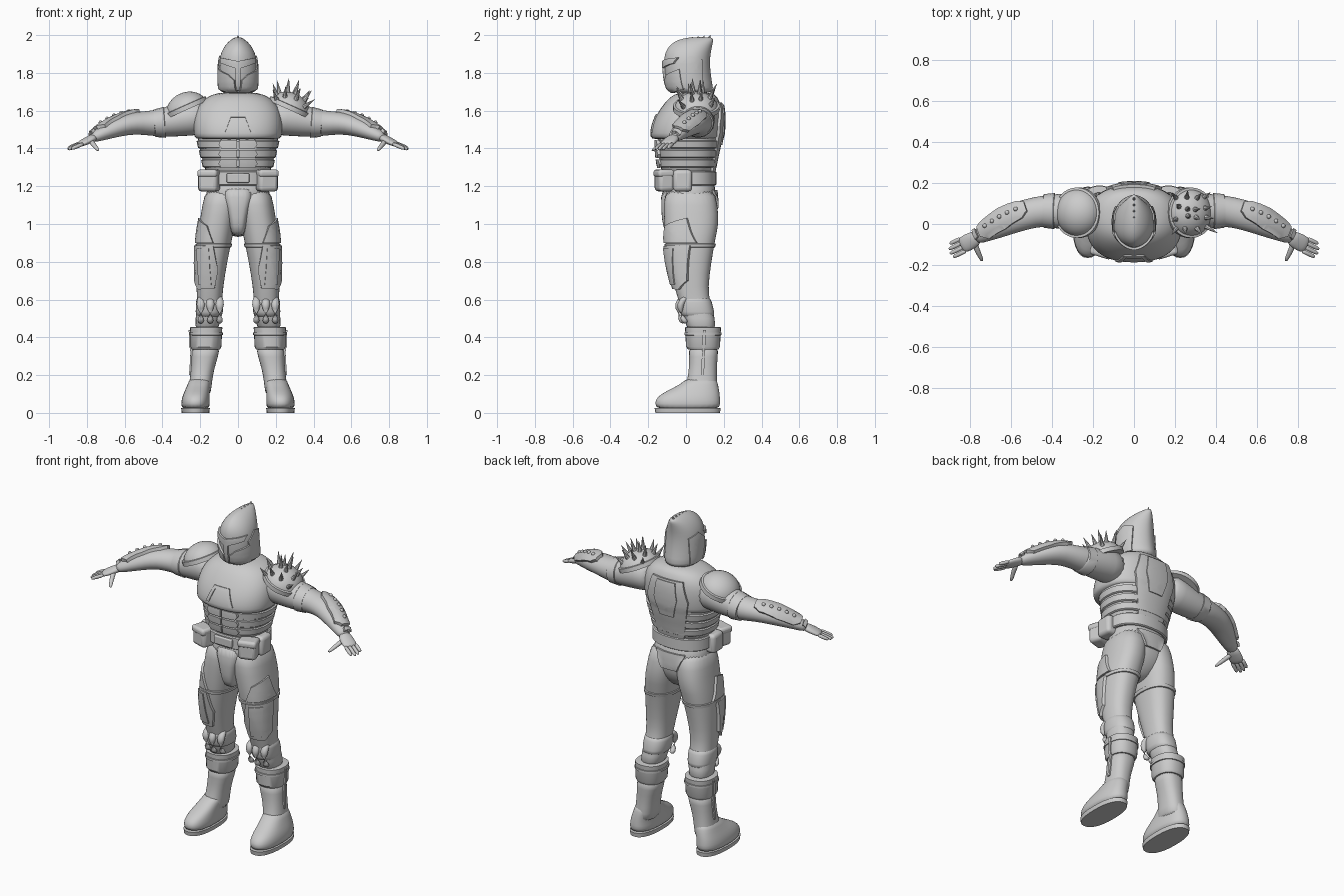
import bpy, bmesh, math, random
from mathutils import Vector, Matrix
from mathutils.bvhtree import BVHTree

random.seed(4)
if "Cube" in bpy.data.objects:
    bpy.data.objects.remove(bpy.data.objects["Cube"])

grey = bpy.data.materials.new("light_grey")
grey.use_nodes = True
grey.diffuse_color = (0.6, 0.6, 0.6, 1)
grey.node_tree.nodes["Principled BSDF"].inputs["Base Color"].default_value = (0.6, 0.6, 0.6, 1)
Z = Vector((0, 0, 1))


def finish(name, bm, mirror=False, subsurf=0, bevel=0):
    bmesh.ops.recalc_face_normals(bm, faces=bm.faces)
    me = bpy.data.meshes.new(name)
    bm.to_mesh(me)
    bm.free()
    me.materials.append(grey)
    for p in me.polygons:
        p.use_smooth = True
    if not subsurf:
        me.set_sharp_from_angle(angle=math.radians(35))
    ob = bpy.data.objects.new(name, me)
    bpy.context.collection.objects.link(ob)
    if bevel:
        m = ob.modifiers.new("bevel", "BEVEL")
        m.width, m.segments = bevel, 3
    if subsurf:
        ob.modifiers.new("subsurf", "SUBSURF").levels = subsurf
        ob.modifiers["subsurf"].render_levels = subsurf
    if mirror:
        ob.modifiers.new("mirror", "MIRROR")
    return ob


def skin(bm, loops):
    rows = [[bm.verts.new(c) for c in loop] for loop in loops]
    for a, b in zip(rows, rows[1:]):
        for i in range(len(a)):
            j = (i + 1) % len(a)
            bm.faces.new((a[i], a[j], b[j], b[i]))
    bm.faces.new(rows[0])
    bm.faces.new(rows[-1])


def stack(name, rings, mirror=False, subsurf=1, ax=0.85, ay=0.85, n=28):
    """Horizontal sections: height, centre x, half width, front y, back y."""
    loops = []
    for z, cx, hx, yf, yb in rings:
        loop = []
        for i in range(n):
            a = math.tau * i / n
            c, s = math.cos(a), math.sin(a)
            x = cx + hx * math.copysign(abs(c) ** ax, c)
            y = (yf + yb) / 2 + (yb - yf) / 2 * math.copysign(abs(s) ** ay, s)
            loop.append((x, y, z))
        loops.append(loop)
    bm = bmesh.new()
    skin(bm, loops)
    return finish(name, bm, mirror, subsurf)


def tube(name, paths, mirror=True, subsurf=1, n=16):
    """Sections along paths: x, y, z, half width, half height."""
    bm = bmesh.new()
    for path in paths:
        pts = [Vector(p[:3]) for p in path]
        loops = []
        for i, p in enumerate(pts):
            t = (pts[min(i + 1, len(pts) - 1)] - pts[max(i - 1, 0)]).normalized()
            h = t.cross(Z if abs(t.z) < 0.9 else Vector((0, -1, 0))).normalized()
            v = h.cross(t)
            rh, rv = path[i][3:]
            loops.append([p + h * rh * math.cos(k * math.tau / n) + v * rv * math.sin(k * math.tau / n)
                          for k in range(n)])
        skin(bm, loops)
    return finish(name, bm, mirror, subsurf)


def trees(targets):
    bpy.context.view_layer.update()
    deps = bpy.context.evaluated_depsgraph_get()
    return [BVHTree.FromObject(t, deps) for t in targets]


def hit(bvhs, p, n):
    hits = [h for h in (b.ray_cast(p + n, -n) for b in bvhs) if h[0]]
    return min(hits, key=lambda h: h[3]) if hits else None


def plate(name, targets, outline, n, thick=0.012, origin=(0, 0, 0), axis=None, mirror=False, step=0.02):
    """Armour plate that follows the surface below its outline."""
    n = Vector(n).normalized()
    u = Vector(axis).normalized() if axis else (Z if abs(n.z) < 0.9 else Vector((0, 1, 0))).cross(n).normalized()
    v, o, bvhs = n.cross(u), Vector(origin), trees(targets)
    bm = bmesh.new()
    bm.faces.new([bm.verts.new((a, b, 0)) for a, b in outline])
    bmesh.ops.triangulate(bm, faces=bm.faces[:])
    for k in (0, 1):
        vals = [p[k] for p in outline]
        no = (1, 0, 0) if k == 0 else (0, 1, 0)
        for i in range(1, int((max(vals) - min(vals)) / step) + 1):
            bmesh.ops.bisect_plane(bm, geom=bm.verts[:] + bm.edges[:] + bm.faces[:],
                                   plane_co=Vector(no) * (min(vals) + i * step), plane_no=no)
    lift, lost = {}, []
    for vert in bm.verts:
        p = o + u * vert.co.x + v * vert.co.y
        h = hit(bvhs, p, n)
        if h:
            vert.co, lift[vert] = h[0], (h[1] + n).normalized()
        else:
            lost.append(vert)
    bmesh.ops.delete(bm, geom=lost, context="VERTS")
    top = {w: (w.co + lift[w] * thick, w.co - lift[w] * 0.008) for w in bm.verts}
    ext = bmesh.ops.extrude_face_region(bm, geom=bm.faces[:], use_keep_orig=True)
    for w, (hi, lo) in top.items():
        w.co = lo
    for w in (g for g in ext["geom"] if isinstance(g, bmesh.types.BMVert)):
        near = min(top.values(), key=lambda t: (t[0] + t[1] - 2 * w.co).length)
        w.co = near[0]
    return finish(name, bm, mirror)


def sym(half):
    return half + [(-x, z) for x, z in reversed(half)]


def box(name, c, size, bevel, mirror=False, turn=0):
    bm = bmesh.new()
    bmesh.ops.create_cube(bm, size=1, matrix=Matrix.Translation(c) @ Matrix.Rotation(turn, 4, "Z")
                          @ Matrix.Diagonal((*size, 1)))
    return finish(name, bm, mirror, bevel=bevel)


def spikes(name, items):
    bm = bmesh.new()
    for p, d, r, length in items:
        d = Vector(d).normalized()
        m = Matrix.Translation(Vector(p) + d * length / 2) @ d.to_track_quat("Z", "Y").to_matrix().to_4x4()
        bmesh.ops.create_cone(bm, cap_ends=True, segments=8, radius1=r, radius2=0.001, depth=length, matrix=m)
    return finish(name, bm)


# Trousers and hips
legs = stack("legs", [(1.2, .075, .095, -.11, .15), (1.1, .092, .097, -.12, .168), (1.0, .11, .095, -.115, .175),
             (.92, .125, .094, -.11, .155), (.8, .14, .083, -.095, .135), (.66, .15, .07, -.06, .115),
             (.58, .15, .066, -.035, .13), (.5, .158, .068, -.01, .155), (.42, .168, .06, .01, .16)], True)
hips = stack("hips", [(1.27, 0, .165, -.12, .15), (1.15, 0, .17, -.115, .16), (1.05, 0, .165, -.1, .165),
             (.98, 0, .1, -.06, .12), (.93, 0, .04, -.03, .06)])
stack("groin_guard", [(1.21, 0, .11, -.135, 0), (1.08, 0, .055, -.132, 0), (.98, 0, .042, -.125, 0),
      (.935, 0, .03, -.09, 0)], ax=.6)
plate("seat_plate", [hips, legs], sym([(.055, 1.08), (.095, 1.18)]), (0, 1, 0))

# Torso and chest armour
torso = stack("torso", [(1.22, 0, .165, -.12, .14), (1.32, 0, .182, -.14, .15), (1.4, 0, .205, -.15, .17),
              (1.47, 0, .22, -.15, .185), (1.6, 0, .2, -.1, .18)])
chest = stack("chest_armor", [(1.445, 0, .222, -.18, .178), (1.46, 0, .232, -.19, .185), (1.5, 0, .238, -.188, .19),
              (1.56, 0, .236, -.168, .192), (1.62, 0, .218, -.13, .188), (1.67, 0, .175, -.09, .17),
              (1.7, 0, .1, -.04, .14)])
for i in range(3):
    z, w = 1.3 + i * .05, .182 + i * .012
    stack("rib_band", [(z, 0, w, -.143, .158 + i * .008), (z + .004, 0, w + .006, -.147, .163 + i * .008),
          (z + .038, 0, w + .013, -.15, .168 + i * .008), (z + .042, 0, w + .006, -.147, .163 + i * .008)], subsurf=0)
    plate("belly_plate", [torso], [(.004, z), (.085, z), (.1, z + .02), (.09, z + .042), (.004, z + .042)],
          (0, -1, 0), .02, mirror=True)
plate("chest_crest", [chest], [(-.09, 1.485), (-.05, 1.58), (.05, 1.58), (.09, 1.485), (.068, 1.485),
      (.038, 1.564), (-.038, 1.564), (-.068, 1.485)], (0, -1, 0), .007)
plate("back_plate", [torso, chest], sym([(.085, 1.28), (.135, 1.52), (.1, 1.64)]), (0, 1, 0), .014)
plate("spine_panel", [torso, chest], sym([(.045, 1.42), (.075, 1.53), (.06, 1.63)]), (0, 1, 0), .02)
plate("shoulder_strap", [chest], [(.12, -.05), (.17, -.05), (.17, .12), (.12, .12)], (0, 0, 1), .01, mirror=True)
stack("neck", [(1.66, 0, .085, -.05, .12), (1.7, 0, .075, -.04, .11), (1.8, 0, .07, -.04, .1)])

# Belt with pouches
stack("belt", [(1.205, 0, .176, -.135, .155), (1.21, 0, .182, -.142, .162), (1.275, 0, .182, -.142, .162),
      (1.28, 0, .176, -.135, .155)], subsurf=0)
box("buckle", (0, -.14, 1.243), (.12, .025, .05), .006)
box("front_pouch", (.152, -.115, 1.23), (.105, .085, .115), .02, True, .3)
box("side_pouch", (.172, -.018, 1.23), (.08, .1, .115), .02, True)
box("pouch_flap", (.154, -.117, 1.268), (.11, .09, .04), .015, True, .3)

# Thigh armour and knee pads
out = (.4, -.92, 0)
centre = (.14, .02, 0)
plate("thigh_plate", [legs], [(-.07, .76), (-.06, .885), (.075, .885), (.07, .7), (.04, .655), (-.045, .66)],
      out, .016, centre, mirror=True)
plate("thigh_panel", [legs], [(-.035, .68), (-.04, .87), (.03, .87), (.025, .68)], out, .022, centre, mirror=True)
plate("hip_plate", [legs], [(-.06, .9), (-.03, .99), (.05, 1.03), (.085, .9)], out, .014, centre, mirror=True)
stack("thigh_strap", [(.875, .13, .088, -.1, .148), (.877, .13, .094, -.112, .154), (.895, .128, .097, -.114, .158),
      (.897, .128, .09, -.1, .152)], True, 0)
tube("knee_pads", [[(.147 + dx, -.0 + b, .615, .014, .012), (.147 + dx, -.035 + b, .595, .023, .02),
     (.147 + dx, -.046 + b, .55, .025, .022), (.147 + dx, -.036 + b, .5, .023, .02),
     (.147 + dx, -.005 + b, .475, .014, .012)] for dx, b in ((-.05, .012), (0, 0), (.05, .012))], n=12)
stack("knee_wrap", [(.5, .155, .068, -.022, .155), (.53, .152, .073, -.035, .15), (.59, .15, .073, -.04, .138),
      (.62, .15, .069, -.04, .122)], True)

# Boots
boots = stack("boot_shafts", [(.36, .168, .078, .01, .175), (.3, .175, .07, .018, .168), (.22, .19, .06, .015, .162),
              (.14, .2, .06, 0, .165), (.08, .21, .064, -.03, .172)], True)
cuff = stack("boot_cuffs", [(.455, .168, .076, .005, .175), (.453, .168, .085, -.005, .185), (.35, .17, .082, .0, .18),
             (.335, .17, .074, .012, .172)], True, 0)
stack("boot_bands", [(.41, .168, .08, .0, .18), (.412, .168, .088, -.009, .188), (.425, .168, .088, -.009, .188),
      (.427, .168, .08, .0, .18)], True, 0)
stack("feet", [(.012, .225, .072, -.155, .178), (.05, .225, .077, -.168, .183), (.085, .223, .073, -.155, .18),
      (.115, .217, .066, -.105, .177), (.15, .207, .06, -.03, .17), (.19, .198, .056, .01, .16)], True)
stack("soles", [(0, .225, .073, -.162, .18), (.025, .225, .076, -.166, .183)], True, 0)
plate("boot_strap", [boots, cuff], [(.08, .2), (.095, .2), (.105, .44), (.09, .44)], (1, 0, 0), .008, mirror=True)

# Arms and hands
arms = tube("arms", [[(.16, .055, 1.57, .1, .1), (.26, .058, 1.562, .098, .096), (.36, .062, 1.542, .088, .084),
            (.45, .064, 1.532, .076, .068), (.52, .048, 1.535, .075, .062), (.59, .028, 1.528, .074, .058),
            (.66, -.008, 1.505, .062, .05), (.73, -.046, 1.475, .044, .036), (.78, -.07, 1.452, .034, .025)]])
tube("arm_bands", [[(.385, .063, 1.538, .08, .076), (.388, .063, 1.538, .088, .082), (.44, .064, 1.533, .082, .073),
     (.443, .064, 1.533, .074, .066)]], subsurf=0)
tube("palms", [[(.755, -.06, 1.462, .032, .024), (.79, -.079, 1.445, .042, .02), (.825, -.098, 1.428, .042, .017),
     (.845, -.108, 1.418, .036, .012)]])
fingers = []
for i, reach in enumerate((.075, .083, .078, .062)):
    s = Vector((-.42, -.9, 0)) * (.033 - i * .022)
    p = Vector((.83, -.1, 1.426)) + s
    d = Vector((.84, -.4, -.36))
    fingers.append([(*(p + d * reach * f), r, r) for f, r in ((0, .011), (.5, .011), (.9, .01), (1.05, .006))])
fingers.append([(.78, -.085, 1.44, .016, .014), (.768, -.12, 1.425, .014, .013), (.752, -.155, 1.405, .012, .011),
                (.738, -.183, 1.388, .008, .007)])
tube("fingers", fingers, n=10)

# Forearm guards with studs
along, face = Vector((.86, -.42, -.26)).normalized(), Vector((.39, .39, .81))
face = (face - along * face.dot(along)).normalized()
mid = Vector((.625, .008, 1.515))
guard = plate("forearm_guard", [arms], sym([(-.0, -.05), (.1, -.042), (.135, -.022), (.135, .022), (.1, .042),
              (0, .05)]), face, .018, mid, along, True)
wrist = Vector((.785, -.075, 1.45))
plate("wrist_guard", [arms], sym([(.022, -.02), (.022, .02)]), face, .016, wrist - along * .02, along, True)
bvhs = trees([guard])
bm = bmesh.new()
for i in range(5):
    h = hit(bvhs, mid + along * (i - 2) * .045, face)
    if h:
        bmesh.ops.create_uvsphere(bm, u_segments=10, v_segments=6, radius=.011, matrix=Matrix.Translation(h[0]))
finish("guard_studs", bm, True)

# Shoulder pads: domes with a rim
bm = bmesh.new()
place = Matrix.Translation((.268, .055, 1.6)) @ Matrix.Rotation(math.radians(24), 4, "Y")
bmesh.ops.create_uvsphere(bm, u_segments=32, v_segments=16, radius=1,
                          matrix=place @ Matrix.Diagonal((.115, .118, .098, 1)))
down = place.to_3x3() @ Z
bmesh.ops.bisect_plane(bm, geom=bm.verts[:] + bm.edges[:] + bm.faces[:], clear_inner=True,
                       plane_co=place.translation + down * .015, plane_no=down)
pads = finish("shoulder_pads", bm, True)
bm = bmesh.new()
skin(bm, [[place @ Vector((.115 * k * math.cos(a), .118 * k * math.sin(a), z)) for a in
     [math.tau * i / 32 for i in range(32)]] for k, z in ((.95, .005), (1.05, .005), (1.04, .03), (.95, .032))])
finish("shoulder_rims", bm, True)

# Spikes on the left shoulder
bvhs, items = trees([pads]), []
for x in (.21, .255, .3, .345):
    for j in range(4):
        p = Vector((x + random.uniform(-.01, .01), -.015 + j * .047 + random.uniform(-.01, .01), 1.6))
        h = hit(bvhs, p, Z)
        if h:
            items.append((h[0] - h[1] * .006, h[1] + Vector((.1, 0, .45)), .014, random.uniform(.06, .082)))
spikes("shoulder_spikes", items)

# Helmet
helmet = stack("helmet", [(1.69, 0, .09, -.07, .14), (1.715, 0, .102, -.1, .146), (1.78, 0, .104, -.112, .132),
               (1.86, 0, .103, -.118, .126), (1.91, 0, .09, -.112, .132), (1.95, 0, .066, -.085, .14),
               (1.975, 0, .04, -.045, .146), (1.99, 0, .014, .02, .14)], ax=1.15, ay=.9)
plate("brow", [helmet], [(-.09, 1.88), (0, 1.862), (.09, 1.88), (.085, 1.85), (.015, 1.825), (-.015, 1.825),
      (-.085, 1.85)], (0, -1, 0), .012, step=.01)
plate("nose_guard", [helmet], sym([(.01, 1.71), (.014, 1.83)]), (0, -1, 0), .012, step=.01)
plate("cheek_guard", [helmet], [(-.045, 1.7), (-.05, 1.76), (-.02, 1.79), (.06, 1.82), (.07, 1.715), (.0, 1.7)],
      (.6, -.8, 0), .012, mirror=True, step=.01)
plate("ear_panel", [helmet], [(-.02, 1.72), (-.04, 1.84), (.02, 1.89), (.085, 1.87), (.085, 1.71)],
      (1, 0, 0), .007, mirror=True)
spikes("helmet_crest", [((0, .03 + i * .03, 1.978), (0, .35, 1), .011, z) for i, z in
       enumerate((.014, .018, .0205, .0231))])
